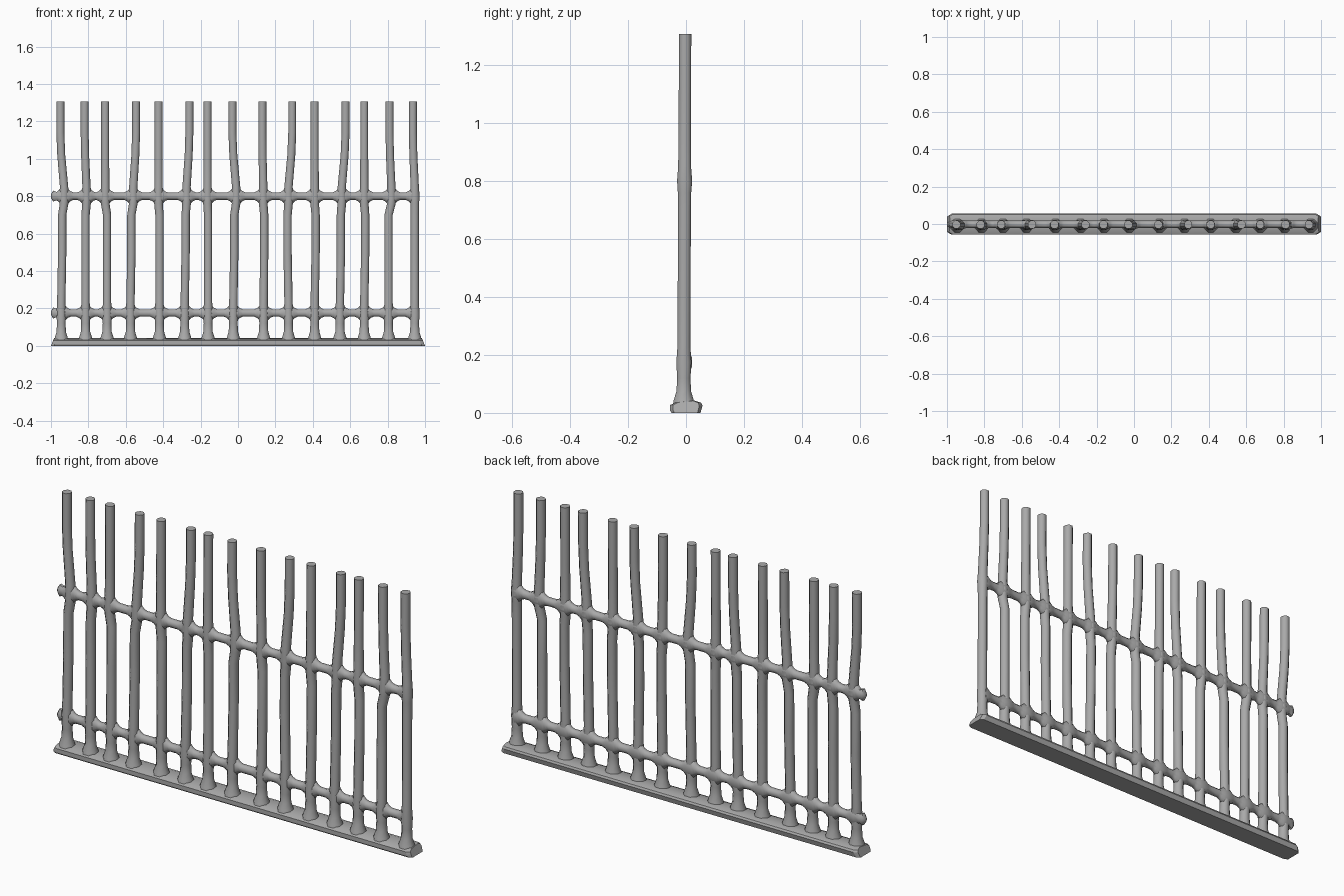
import bpy, bmesh, math
from mathutils import Vector

cube = bpy.data.objects.get("Cube")
if cube:
    bpy.data.objects.remove(cube)

iron = bpy.data.materials.new("weathered grey iron")
iron.use_nodes = True
GREY = (0.4, 0.4, 0.4, 1)
iron.diffuse_color = GREY
iron.node_tree.nodes["Principled BSDF"].inputs["Base Color"].default_value = GREY


def loft(name, rings, angle=50):
    """Skin a list of equal rings and cap both ends."""
    bm = bmesh.new()
    loops = [[bm.verts.new(p) for p in ring] for ring in rings]
    n = len(loops[0])
    for a, b in zip(loops, loops[1:]):
        for i in range(n):
            j = (i + 1) % n
            bm.faces.new((a[i], a[j], b[j], b[i]))
    bm.faces.new(loops[0])
    bm.faces.new(loops[-1])
    bmesh.ops.recalc_face_normals(bm, faces=bm.faces)
    mesh = bpy.data.meshes.new(name)
    bm.to_mesh(mesh)
    bm.free()
    obj = bpy.data.objects.new(name, mesh)
    bpy.context.collection.objects.link(obj)
    mesh.materials.append(iron)
    bpy.ops.object.select_all(action='DESELECT')
    obj.select_set(True)
    bpy.context.view_layer.objects.active = obj
    bpy.ops.object.shade_smooth_by_angle(angle=math.radians(angle))
    return obj


def oval(center, u, v, sides):
    """Ring around a centre, spanned by two radius vectors."""
    turns = [math.tau * (i + 0.5) / sides for i in range(sides)]
    return [Vector(center) + u * math.cos(t) + v * math.sin(t) for t in turns]


X, Y, Z = Vector((1, 0, 0)), Vector((0, 1, 0)), Vector((0, 0, 1))

# Bent bars: x at the foot, mid height, upper rail and tip
BARS = [
    (-.945, -.94, -.93, -.95), (-.815, -.815, -.81, -.82), (-.70, -.70, -.71, -.71),
    (-.575, -.57, -.56, -.545), (-.42, -.42, -.425, -.425), (-.285, -.28, -.275, -.26),
    (-.16, -.16, -.163, -.163), (-.025, -.02, -.01, -.03), (.137, .14, .135, .13),
    (.27, .265, .27, .29), (.41, .415, .41, .41), (.545, .55, .555, .575),
    (.675, .68, .675, .675), (.805, .805, .82, .81), (.945, .945, .945, .935),
]
LOW, HIGH, TOP = .175, .80, 1.305

for k, (foot, mid, rail, tip) in enumerate(BARS):
    bend = rail + (tip - rail) * .75
    stations = [
        (foot, .02, .042), (foot, .045, .037), (foot, .075, .027), (foot, .12, .025),
        (foot, LOW, .028), (foot, .23, .024), (mid, .5, .024), (mid, .70, .024),
        (rail, .76, .025), (rail, HIGH, .028), (rail, .85, .024),
        (bend, 1.02, .023), (tip, 1.14, .023), (tip, TOP, .023),
    ]
    rings = [oval((x, -.008 + .005 * z / TOP, z), X * r, Y * r, 8) for x, z, r in stations]
    loft(f"fence_bar_{k + 1}", rings)


def rail(name, z, column):
    """Cross rail that swells into a fillet at each bar."""
    spots = [(-1.0, .01, .008), (-.988, .032, .018), (-.97, .024, .022)]
    for k, bar in enumerate(BARS):
        x = bar[column]
        swell = [(-.05, .021), (-.034, .029), (-.022, .042), (0, .046),
                 (.022, .042), (.034, .029), (.05, .021)]
        for dx, rz in swell:
            if x + dx > spots[-1][0] + .004 and x + dx < .96:
                spots.append((x + dx, rz, .021 if rz < .03 else .024))
    rings = [oval((x, -.002, z), Y * ry, Z * rz, 8) for x, rz, ry in spots]
    loft(name, rings)


rail("lower_rail", LOW, 0)
rail("upper_rail", HIGH, 2)

# Flat base with chamfered long edges and sloping ends
PROFILE = [(-.05, 0), (-.055, .008), (-.055, .027), (-.035, .036),
           (.03, .042), (.052, .035), (.057, .025), (.05, 0)]
rings = []
for side, shrink in ((-1, .8), (-1, 1), (1, 1), (1, .8)):
    ring = []
    for y, z in PROFILE:
        x = 1 - (z * .4 if shrink < 1 else .018 + z * .4)
        ring.append(Vector((side * x, y * shrink, z)))
    rings.append(ring)
loft("base_plinth", rings, 30)
